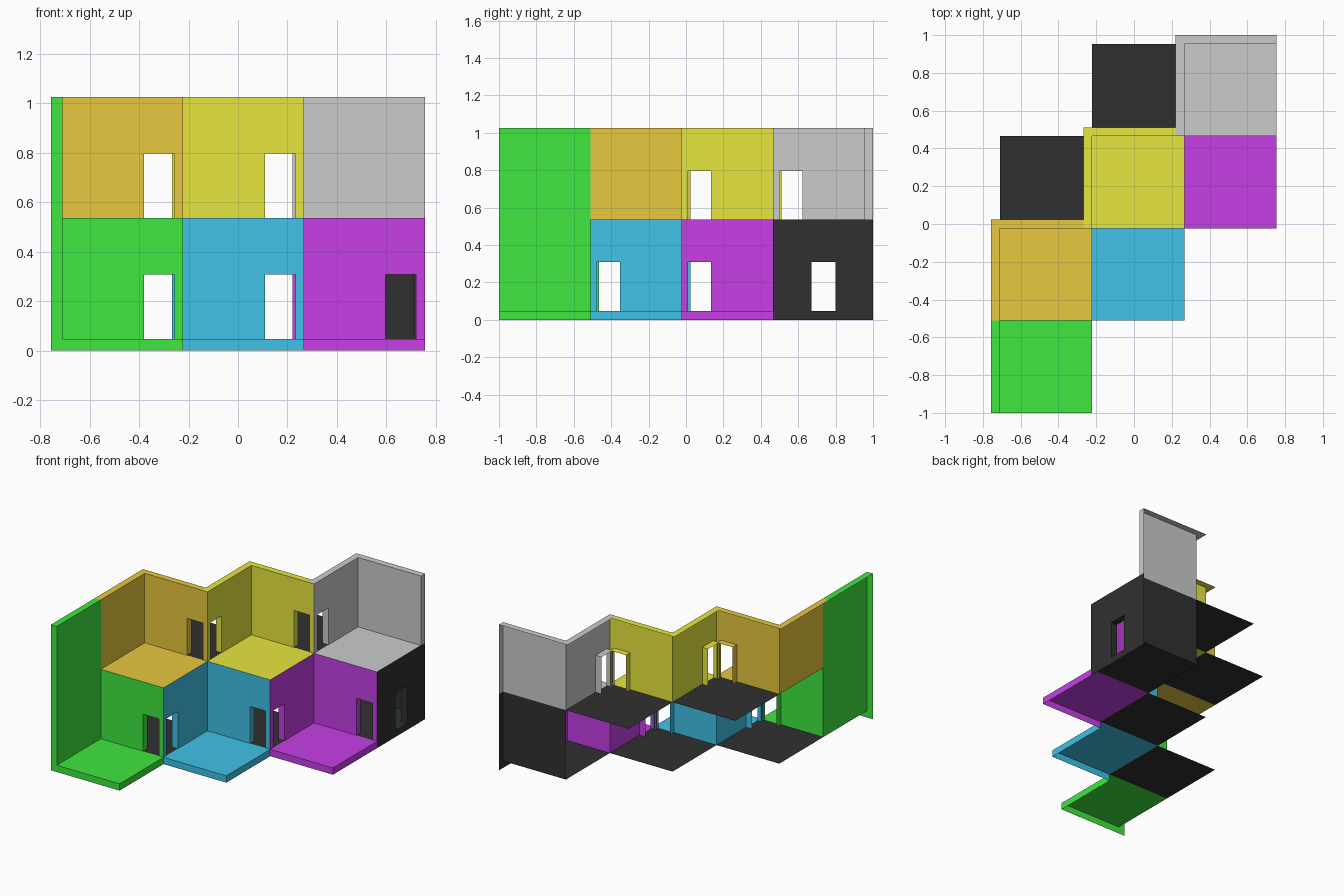
import bpy, bmesh
from mathutils import Vector as V

if "Cube" in bpy.data.objects:
    bpy.data.objects.remove(bpy.data.objects["Cube"])

S = 0.4885             # room size
T = 0.046              # rim depth
X0, Y0, Z0 = -0.71, -1.0, 0.048
DOOR_H = 0.26
BACK_DOOR, LEFT_DOOR = (0.33, 0.453), (0.035, 0.158)
X, Y, Z = V((1, 0, 0)), V((0, 1, 0)), V((0, 0, 1))


def corner(i, j, k):
    return V((X0 + i * S, Y0 + j * S, Z0 + k * S))


def quad(bm, p, u, v):
    # rectangle facing along u x v
    bm.faces.new([bm.verts.new(q) for q in (p, p + u, p + u + v, p + v)])


def wall(bm, p, d, out, length=S, door=None, low=0.0):
    # upright sheet, optionally with a doorway lined by jambs and a lintel
    p = p - Z * low
    h = S + low
    if not door:
        quad(bm, p, d * length, Z * h)
        return
    a, b = door
    top = low + DOOR_H
    quad(bm, p, d * a, Z * h)
    quad(bm, p + d * b, d * (length - b), Z * h)
    quad(bm, p + d * a + Z * top, d * (b - a), Z * (h - top))
    if low:
        quad(bm, p + d * a, d * (b - a), Z * low)
    base = p + Z * low
    quad(bm, base + d * a, out * T, Z * DOOR_H)
    quad(bm, base + d * b + out * T, -out * T, Z * DOOR_H)
    quad(bm, base + d * a + Z * DOOR_H, out * T, d * (b - a))


def finish(name, bm, color):
    bmesh.ops.remove_doubles(bm, verts=bm.verts, dist=1e-5)
    me = bpy.data.meshes.new(name)
    bm.to_mesh(me)
    bm.free()
    ob = bpy.data.objects.new(name, me)
    bpy.context.collection.objects.link(ob)
    if color:
        mat = bpy.data.materials.new(name + "_paint")
        mat.diffuse_color = (*color, 1)
        mat.use_nodes = True
        mat.node_tree.nodes["Principled BSDF"].inputs["Base Color"].default_value = mat.diffuse_color
        me.materials.append(mat)


def room(name, i, j, k, color, back=None, left=None):
    bm = bmesh.new()
    p = corner(i, j, k)
    quad(bm, p, X * S, Y * S)                            # floor
    wall(bm, p + Y * S, X, Y, door=back)                 # back wall
    wall(bm, p + Y * S, -Y, -X,                          # left wall
         door=(S - left[1], S - left[0]) if left else None)
    if k == 0:                                           # floor edge strips
        quad(bm, p - Z * Z0, X * S, Z * Z0)
        quad(bm, p + X * S - Z * Z0, Y * S, Z * Z0)
        if i == 0:                                       # tall end wall
            quad(bm, p + Y * S + Z * S, -Y * S, Z * S)
            quad(bm, p - X * T - Z * Z0, X * T, Z * (Z0 + 2 * S))
            quad(bm, p - X * T + Z * 2 * S, X * T, Y * S)
    else:                                                # wall top rims
        q = p + Z * S
        quad(bm, q - X * T, X * T, Y * (S + T))
        last = i == 2
        quad(bm, q + Y * S, X * (S if last else S - T), Y * T)
        if last:                                         # end of back wall
            quad(bm, p + X * S + Y * S, Y * T, Z * S)
    finish(name, bm, color)


# Lower row
room("green_room", 0, 0, 0, (0.05, 0.8, 0.05), BACK_DOOR)
room("blue_room", 1, 1, 0, (0.05, 0.54, 0.8), BACK_DOOR, LEFT_DOOR)
room("purple_room", 2, 2, 0, (0.57, 0.05, 0.8), BACK_DOOR, LEFT_DOOR)
# Upper row
room("orange_room", 0, 1, 1, (0.8, 0.58, 0.05))
bpy.data.objects.remove(bpy.data.objects["orange_room"])
room("orange_room", 0, 1, 1, (0.8, 0.58, 0.05), BACK_DOOR)
room("yellow_room", 1, 2, 1, (0.8, 0.8, 0.05), BACK_DOOR, LEFT_DOOR)
room("grey_room", 2, 3, 1, None, None, LEFT_DOOR)

# Black floors behind the doorways
BLACK = (0.03, 0.03, 0.03)
for n, cell in enumerate([(0, 1, 0), (1, 2, 0), (2, 3, 0), (0, 2, 1), (1, 3, 1)]):
    bm = bmesh.new()
    quad(bm, corner(*cell), X * S, Y * S)
    finish(f"hidden_floor_{n + 1}", bm, BLACK)

# Black walls under the grey room
bm = bmesh.new()
wall(bm, corner(2, 4, 0), X, Y)
wall(bm, corner(3, 3, 0), Y, -X, S + T, (0.205, 0.333), Z0)
finish("hidden_walls", bm, BLACK)
